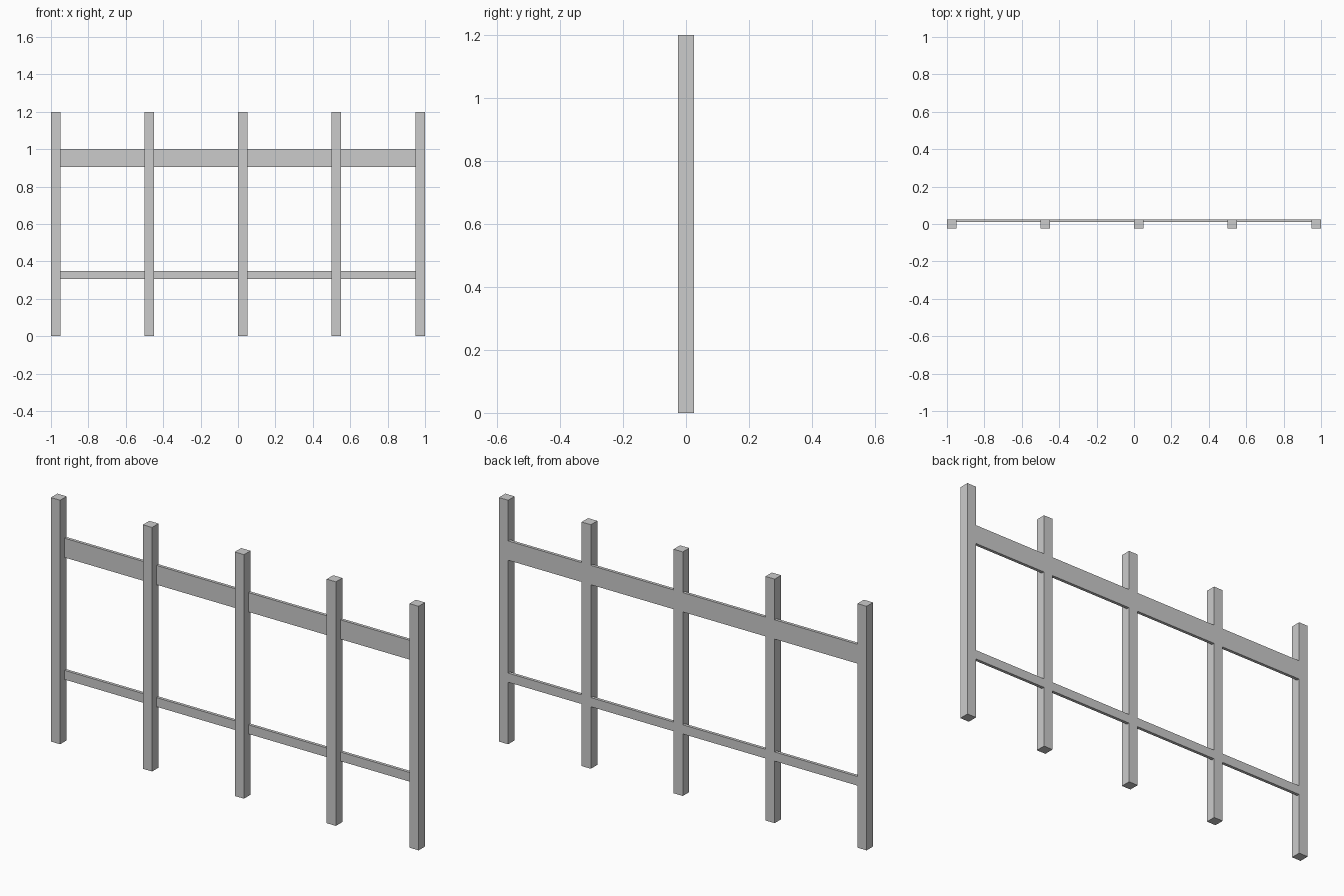
import bpy, bmesh
from mathutils import Matrix, Vector

if "Cube" in bpy.data.objects:
    bpy.data.objects.remove(bpy.data.objects["Cube"])

POST_W = 0.05
HALF_D = 0.025
HEIGHT = 1.2
POST_LEFT = [-1.0, -0.5, 0.0, 0.5, 0.95]   # left edge of each post


def boxes(name, ranges):
    """One object made of boxes given as (x0, x1, y0, y1, z0, z1)."""
    bm = bmesh.new()
    for x0, x1, y0, y1, z0, z1 in ranges:
        centre = Vector(((x0 + x1) / 2, (y0 + y1) / 2, (z0 + z1) / 2))
        size = Matrix.Diagonal((x1 - x0, y1 - y0, z1 - z0, 1))
        bmesh.ops.create_cube(bm, size=1, matrix=Matrix.Translation(centre) @ size)
    mesh = bpy.data.meshes.new(name)
    bm.to_mesh(mesh)
    bm.free()
    obj = bpy.data.objects.new(name, mesh)
    bpy.context.collection.objects.link(obj)
    return obj


# Upright square posts
for i, x in enumerate(POST_LEFT, 1):
    boxes(f"post_{i}", [(x, x + POST_W, -HALF_D, HALF_D, 0, HEIGHT)])

# Thin rails let in flush with the back of the posts, one span per gap
for name, z0, z1 in (("upper_rail", 0.905, 1.0), ("lower_rail", 0.305, 0.35)):
    boxes(name, [(a + POST_W, b, 0.01, HALF_D, z0, z1)
                 for a, b in zip(POST_LEFT, POST_LEFT[1:])])
